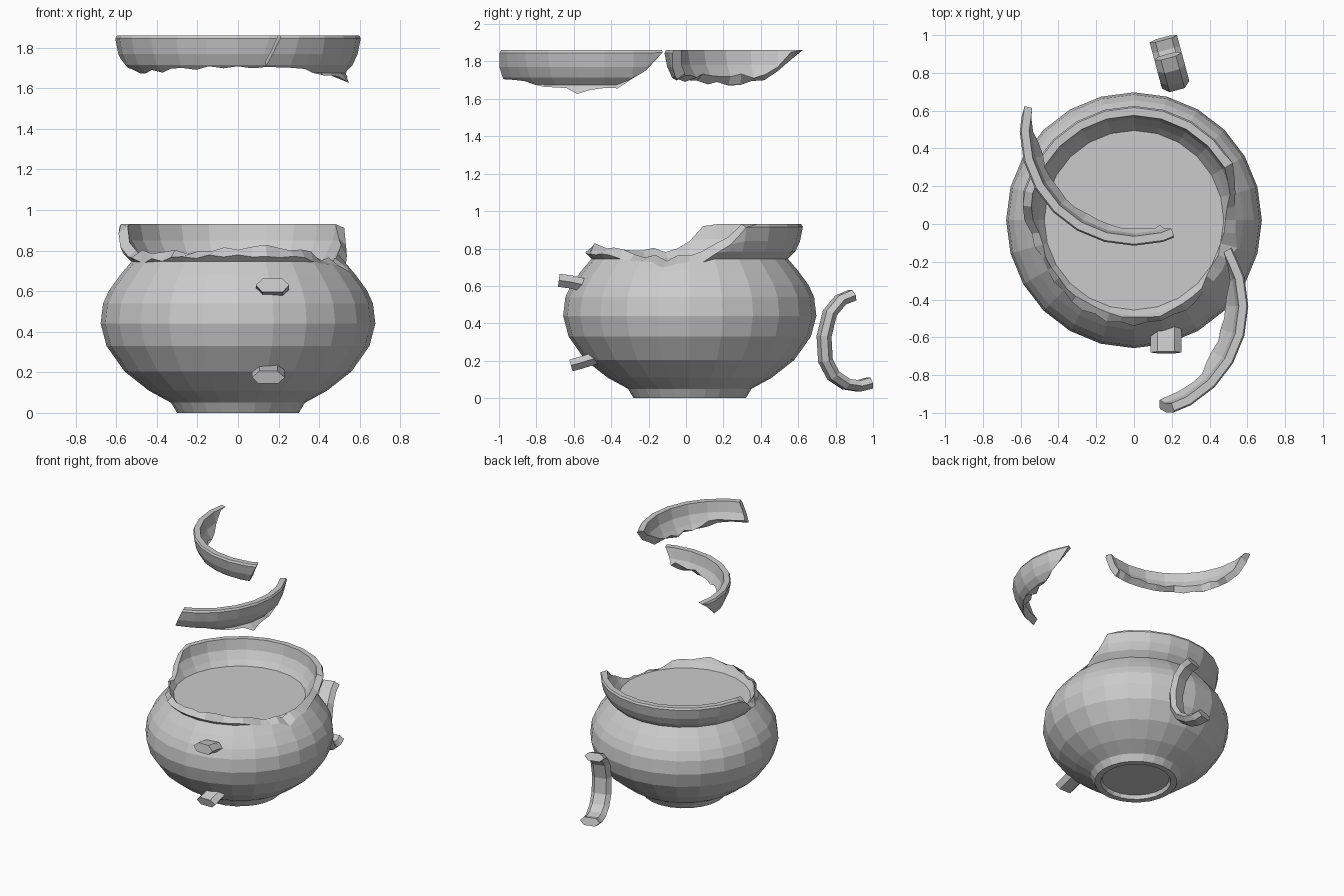
import bpy, bmesh, random
from math import radians, sin, cos, hypot

if "Cube" in bpy.data.objects:
    bpy.data.objects.remove(bpy.data.objects["Cube"])

random.seed(7)

# ---- shared profiles (radius, height), measured in the unbroken pot ----
BODY = [(0, .03), (.245, .03), (.255, 0), (.30, 0), (.33, .05), (.44, .11), (.56, .205),
        (.648, .33), (.677, .44), (.665, .54), (.635, .605), (.58, .68)]
RIM_OUT = [(.58, .68), (.525, .745), (.565, .785), (.59, .84), (.605, .915), (.597, .93)]
RIM_IN = [(.555, .93), (.54, .85), (.505, .79), (.475, .75), (.47, .68)]
# break line: angle, height
BREAK = [(-69, .78), (-52, .755), (-35, .74), (-17, .705), (8, .735), (17, .79), (27, .87),
         (31, .93), (167, .93), (175, .86), (185, .775), (192, .76), (210, .75),
         (240, .76), (270, .775), (291, .78)]
# jagged offsets (outer, inner) for every half degree, shared by pot and shards
JAG = [(random.uniform(-.014, .014), random.uniform(-.014, .016)) for _ in range(721)]
CENTRE_Y = .02


def lerp_table(x, pts):
    if x <= pts[0][0]:
        return pts[0][1]
    for (a, u), (b, v) in zip(pts, pts[1:]):
        if x <= b:
            return u + (v - u) * (x - a) / (b - a)
    return pts[-1][1]


def radius_at(z, prof):
    return lerp_table(z, sorted((h, r) for r, h in prof))


def break_height(deg, inner):
    a = (deg + 69) % 360 - 69
    h = lerp_table(a, BREAK)
    if 31 < a < 167:
        return .93
    jag = JAG[int(round((a + 69) * 2))]
    return min(.93, h + (.035 + jag[1] if inner else jag[0]))


def make_object(name, rings, loop, section_closed):
    """Skin a list of equal-length rings of points."""
    bm = bmesh.new()
    vs = [[bm.verts.new(p) for p in ring] for ring in rings]
    m, n = len(vs), len(vs[0])
    for i in range(m if loop else m - 1):
        a, b = vs[i], vs[(i + 1) % m]
        for j in range(n if section_closed else n - 1):
            k = (j + 1) % n
            bm.faces.new((a[j], b[j], b[k], a[k]))
    if section_closed and not loop:
        bm.faces.new(vs[0])
        bm.faces.new(vs[-1][::-1])
    bmesh.ops.remove_doubles(bm, verts=bm.verts, dist=.0005)
    bmesh.ops.dissolve_degenerate(bm, edges=bm.edges, dist=.0005)
    bmesh.ops.recalc_face_normals(bm, faces=bm.faces)
    me = bpy.data.meshes.new(name)
    bm.to_mesh(me)
    bm.free()
    ob = bpy.data.objects.new(name, me)
    bpy.context.collection.objects.link(ob)
    return ob


def polar(r, z, deg):
    # keep every point on a 24-sided outline
    r *= cos(radians(7.5)) / cos(radians(deg % 15 - 7.5))
    return (r * cos(radians(deg)), r * sin(radians(deg)), z)


def rim_section(deg, clip):
    pts = []
    for prof, inner in ((RIM_OUT, False), (RIM_IN, True)):
        h = break_height(deg, inner)
        for r, z in prof:
            zc = clip(z, h)
            pts.append((r if zc == z else radius_at(zc, prof), zc))
    return pts


# ---- pot with broken rim ----
rings = []
for i in range(48):
    d = i * 7.5
    rings.append([polar(r, z, d) for r, z in BODY + rim_section(d, min)])
pot = make_object("pot", rings, True, False)
pot.location.y = CENTRE_Y

# ---- flat surface inside the pot ----
inside = make_object("inner_surface",
                     [[(0, 0, .75), polar(.475, .75, i * 15)] for i in range(24)], True, False)
inside.location.y = CENTRE_Y


# ---- two rim shards floating above ----
def shard(name, a0, a1, y):
    angs = [a0] + [k * 7.5 for k in range(-12, 60) if a0 + 2 < k * 7.5 < a1 - 2] + [a1]
    rings = []
    for d in angs:
        # slanted crack between the two shards
        w = max(0, 1 - min(abs(d - 291), abs(d + 69)) / 15)
        rings.append([polar(r, z, d - w * 45 * (.93 - z)) for r, z in rim_section(d, max)])
    ob = make_object(name, rings, False, True)
    ob.location = (0, y, .93)


shard("rim_shard_left", 167, 291, .49)
shard("rim_shard_right", -69, 31, -.435)


# ---- handle band: bevelled section swept along a (y, z) path ----
def band(name, path, width, thick, loc, turn=0):
    rings = []
    for i, (y, z) in enumerate(path):
        p, q = path[max(i - 1, 0)], path[min(i + 1, len(path) - 1)]
        ty, tz = q[0] - p[0], q[1] - p[1]
        ln = hypot(ty, tz)
        ny, nz = -tz / ln, ty / ln
        w, t = width / 2, thick / 2
        sec = [(-w, 0), (-w * .6, t), (w * .6, t), (w, 0), (w * .55, -t), (-w * .55, -t)]
        rings.append([(u, y + ny * v, z + nz * v) for u, v in sec])
    ob = make_object(name, rings, False, True)
    ob.location = loc
    ob.rotation_euler.z = radians(turn)


band("broken_handle",
     [(.175, .55), (.11, .525), (.05, .455), (.018, .33), (.026, .20), (.07, .12),
      (.14, .075), (.21, .065), (.27, .08)], .15, .06, (.225, .72, 0), 15)

# ---- handle stubs left on the front of the pot ----
band("upper_handle_stub", [(-.52, .60), (-.62, .622), (-.68, .63)], .165, .07, (.17, 0, 0))
band("lower_handle_stub", [(-.48, .215), (-.56, .19), (-.615, .175)], .16, .065, (.15, 0, 0))
